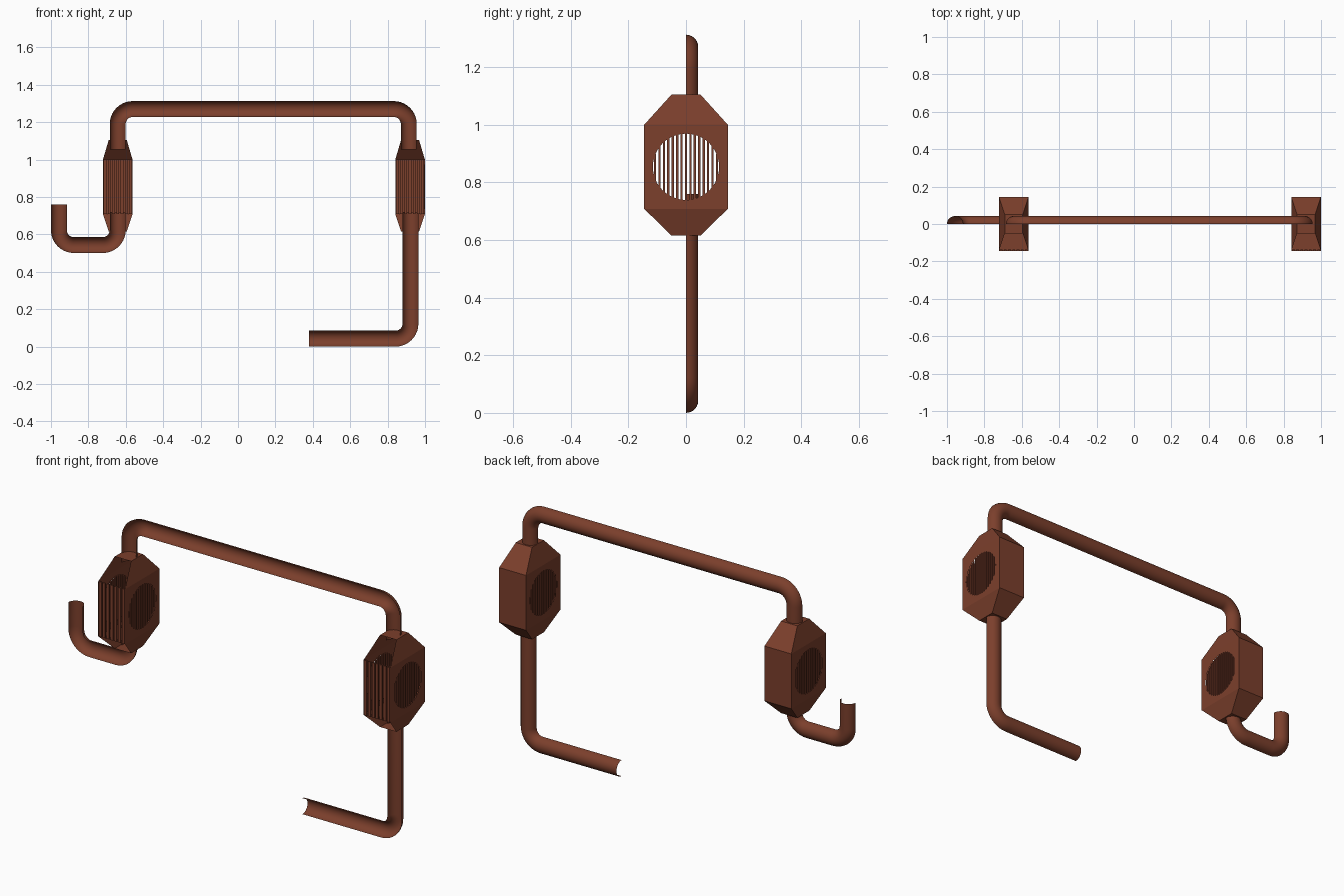
import bpy, bmesh, math
from mathutils import Vector

if "Cube" in bpy.data.objects:
    bpy.data.objects.remove(bpy.data.objects["Cube"])

mat = bpy.data.materials.new("rust_brown")
mat.diffuse_color = (0.2, 0.05, 0.025, 1)
mat.use_nodes = True
mat.node_tree.nodes["Principled BSDF"].inputs["Base Color"].default_value = mat.diffuse_color


def make(name, bm, smooth=False):
    bmesh.ops.remove_doubles(bm, verts=bm.verts, dist=1e-5)
    me = bpy.data.meshes.new(name)
    bm.to_mesh(me)
    bm.free()
    me.materials.append(mat)
    ob = bpy.data.objects.new(name, me)
    bpy.context.collection.objects.link(ob)
    if smooth:
        for p in me.polygons:
            p.use_smooth = True
    return ob


def face(bm, pts):
    return bm.faces.new([bm.verts.new(p) for p in pts])


# Half-round pipe swept along a path in the xz plane with rounded corners
def half_pipe(name, pts, r=0.0425, bend=0.08, steps=10, sides=12):
    pts = [Vector(p) for p in pts]
    path = [(pts[0], (pts[1] - pts[0]).normalized())]
    for a, b, c in zip(pts, pts[1:], pts[2:]):
        d0, d1 = (b - a).normalized(), (c - b).normalized()
        centre = b - d0 * bend + d1 * bend
        for i in range(steps + 1):
            t = math.pi / 2 * i / steps
            path.append((centre - d1 * bend * math.cos(t) + d0 * bend * math.sin(t),
                         d0 * math.cos(t) + d1 * math.sin(t)))
    path.append((pts[-1], (pts[-1] - pts[-2]).normalized()))
    bm = bmesh.new()
    rings = []
    for p, d in path:
        ring = []
        for k in range(sides + 1):
            a = math.pi * k / sides
            q = p + Vector((-d.y, d.x)) * r * math.cos(a)
            ring.append(bm.verts.new((q.x, r * math.sin(a), q.y)))
        rings.append(ring)
    for r0, r1 in zip(rings, rings[1:]):
        for k in range(sides):
            bm.faces.new((r0[k], r0[k + 1], r1[k + 1], r1[k]))
    make(name, bm, True)


HX, HY, CX, CY = 0.079, 0.145, 0.048, 0.05
Z0, Z1, Z2, Z3 = 0.615, 0.708, 1.0, 1.105
ZM, HZ, R = (Z1 + Z2) / 2, (Z2 - Z1) / 2, 0.115


# Lantern-like housing: tapered ends, round side windows, open front
def housing(name, cx):
    bm = bmesh.new()
    for za, zb in ((Z1, Z0), (Z2, Z3)):
        for s in (-1, 1):
            face(bm, [(cx + s * HX, -HY, za), (cx + s * HX, HY, za),
                      (cx + s * CX, CY, zb), (cx + s * CX, -CY, zb)])
        face(bm, [(cx - HX, HY, za), (cx + HX, HY, za), (cx + CX, CY, zb), (cx - CX, CY, zb)])
        face(bm, [(cx - CX, -CY, zb), (cx + CX, -CY, zb), (cx + CX, CY, zb), (cx - CX, CY, zb)])
    # back wall and inner floor
    face(bm, [(cx - HX, HY, Z1), (cx + HX, HY, Z1), (cx + HX, HY, Z2), (cx - HX, HY, Z2)])
    face(bm, [(cx - HX, -HY, Z1), (cx + HX, -HY, Z1), (cx + HX, HY, Z1), (cx - HX, HY, Z1)])
    # side walls with a round hole
    n = 48
    for s in (-1, 1):
        x = cx + s * HX
        inner, outer = [], []
        for i in range(n):
            c, d = math.cos(2 * math.pi * i / n), math.sin(2 * math.pi * i / n)
            m = max(abs(c), abs(d))
            inner.append((x, R * c, ZM + R * d))
            outer.append((x, HY * c / m, ZM + HZ * d / m))
        for i in range(n):
            j = (i + 1) % n
            face(bm, [inner[i], outer[i], outer[j], inner[j]])
    bmesh.ops.remove_doubles(bm, verts=bm.verts, dist=1e-5)
    bmesh.ops.recalc_face_normals(bm, faces=bm.faces)
    make(name, bm)


def box(bm, lo, hi):
    v = bmesh.ops.create_cube(bm, size=1)["verts"]
    for w in v:
        w.co = [(lo[i] + hi[i]) / 2 + w.co[i] * (hi[i] - lo[i]) for i in range(3)]


# Upright bars across the front opening
def front_grille(name, cx):
    bm = bmesh.new()
    bars = 7
    pitch = 2 * HX / bars
    for i in range(bars):
        x = cx - HX + pitch * (i + 0.5)
        box(bm, (x - pitch * 0.33, -HY, Z1), (x + pitch * 0.33, -HY + 0.008, Z2))
    make(name, bm)


# Upright bars behind each round side window
def side_grilles(name, cx):
    bm = bmesh.new()
    bars = 15
    pitch = 2 * R / bars
    for s in (-1, 1):
        x = cx + s * (HX - 0.004)
        for i in range(bars):
            y = -R + pitch * (i + 0.5)
            h = math.sqrt(R * R - y * y) + 0.004
            box(bm, (x - 0.003, y - pitch * 0.25, ZM - h), (x + 0.003, y + pitch * 0.25, ZM + h))
    make(name, bm)


for side, cx in (("left", -0.643), ("right", 0.92)):
    housing(side + "_housing", cx)
    front_grille(side + "_front_grille", cx)
    side_grilles(side + "_side_grilles", cx)

half_pipe("top_pipe", [(-0.643, 1.055), (-0.643, 1.27), (0.913, 1.27), (0.913, 1.055)])
half_pipe("left_hook_pipe", [(-0.643, 0.72), (-0.643, 0.543), (-0.9575, 0.543), (-0.9575, 0.76)])
half_pipe("right_lower_pipe", [(0.922, 0.72), (0.922, 0.0425), (0.38, 0.0425)])
